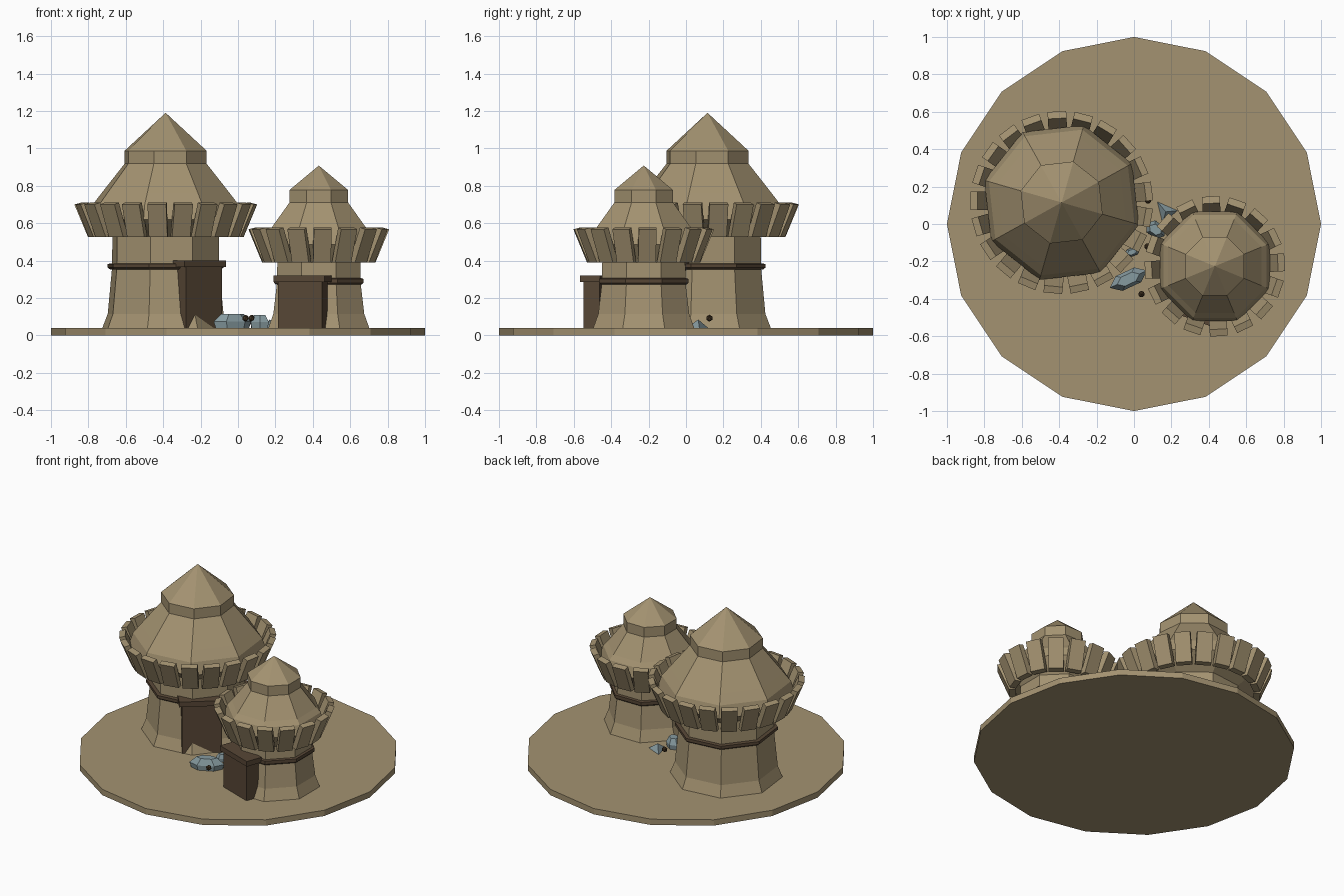
import bpy, bmesh, math
from mathutils import Vector, Matrix

if "Cube" in bpy.data.objects:
    bpy.data.objects.remove(bpy.data.objects["Cube"])


def material(name, rgb):
    m = bpy.data.materials.new(name)
    m.diffuse_color = (*rgb, 1)
    m.use_nodes = True
    m.node_tree.nodes["Principled BSDF"].inputs["Base Color"].default_value = m.diffuse_color
    return m


TAN = material("sandstone", (0.37, 0.29, 0.165))
BROWN = material("dark_wood", (0.095, 0.062, 0.036))
BLUE = material("blue_grey_rock", (0.24, 0.325, 0.35))
DARK = material("dark_pebble", (0.055, 0.034, 0.016))


def finish(name, bm, mat, loc=(0, 0, 0), turn=0):
    bmesh.ops.recalc_face_normals(bm, faces=bm.faces)
    me = bpy.data.meshes.new(name)
    bm.to_mesh(me)
    bm.free()
    me.materials.append(mat)
    ob = bpy.data.objects.new(name, me)
    ob.location = loc
    ob.rotation_euler.z = math.radians(turn)
    bpy.context.collection.objects.link(ob)
    return ob


def lathe(name, profile, sides, mat, loc, turn=0, sx=1, sy=1):
    """Faceted solid from (radius, z) points, capped or pointed at its ends."""
    bm = bmesh.new()
    rings = []
    for r, z in profile:
        if r == 0:
            rings.append([bm.verts.new((0, 0, z))])
        else:
            rings.append([bm.verts.new((r * sx * math.cos(k * math.tau / sides),
                                        r * sy * math.sin(k * math.tau / sides), z))
                          for k in range(sides)])
    for a, b in zip(rings, rings[1:]):
        for k in range(sides):
            j = (k + 1) % sides
            if len(b) == 1:
                bm.faces.new((a[k], a[j], b[0]))
            else:
                bm.faces.new((a[k], a[j], b[j], b[k]))
    for ring in (rings[0], rings[-1]):
        if len(ring) > 1:
            bm.faces.new(ring)
    return finish(name, bm, mat, loc, turn)


def slab(bm, r0, r1, width, z0, z1):
    """Box facing outwards along +x, from radius r0 to r1."""
    mat = Matrix.Translation(((r0 + r1) / 2, 0, (z0 + z1) / 2)) @ \
        Matrix.Diagonal((r1 - r0, width, z1 - z0, 1))
    bmesh.ops.create_cube(bm, size=1, matrix=mat)


def battlements(name, loc, count, phase, r_out, z0, z1, width):
    """Ring of separate blocks leaning outwards."""
    bm = bmesh.new()
    section = [(r_out - 0.115, z0), (r_out - 0.073, z0),
               (r_out, z1 - 0.01), (r_out - 0.037, z1)]
    for k in range(count):
        rot = Matrix.Rotation(math.radians(phase) + k * math.tau / count, 3, 'Z')
        a, b = [[bm.verts.new(rot @ Vector((r, s * width / 2, z))) for r, z in section]
                for s in (-1, 1)]
        bm.faces.new(a)
        bm.faces.new(b[::-1])
        for i in range(4):
            j = (i + 1) % 4
            bm.faces.new((a[i], b[i], b[j], a[j]))
    finish(name, bm, TAN, loc)


def doorway(name, loc, turn, r, top, width):
    """Door slab with a wider lintel on top and a thin jamb at each side."""
    bm = bmesh.new()
    slab(bm, r - 0.09, r, width, 0.04, top - 0.035)
    slab(bm, r - 0.1, r + 0.012, width + 0.04, top - 0.035, top)
    finish(name, bm, BROWN, loc, turn)


# ground disc
lathe("ground", [(1, 0), (1, 0.04)], 16, TAN, (0, 0, 0))

# large tower
big = (-0.387, 0.115, 0)
lathe("large_tower", [(0.352, 0.04), (0.322, 0.115), (0.298, 0.36), (0.296, 0.53),
                      (0.43, 0.62), (0.405, 0.70), (0.357, 0.76), (0.228, 0.918),
                      (0.228, 0.987), (0, 1.19)], 8, TAN, big, -16)
lathe("large_tower_band", [(0.308, 0.352), (0.322, 0.362), (0.322, 0.382), (0.302, 0.385)],
      8, BROWN, big, -16)
battlements("large_battlements", big, 21, 7.3, 0.487, 0.525, 0.71, 0.10)
doorway("large_door", big, -50, 0.318, 0.40, 0.25)

# small tower
small = (0.432, -0.226, 0)
lathe("small_tower", [(0.292, 0.04), (0.263, 0.115), (0.242, 0.28), (0.24, 0.39),
                      (0.318, 0.485), (0.298, 0.55), (0.27, 0.58), (0.17, 0.71),
                      (0.17, 0.777), (0, 0.908)], 8, TAN, small, 22.5)
lathe("small_tower_band", [(0.25, 0.272), (0.258, 0.28), (0.258, 0.302), (0.246, 0.306)],
      8, BROWN, small, 22.5)
battlements("small_battlements", small, 16, 3.3, 0.374, 0.39, 0.577, 0.095)
doorway("small_door", small, -110, 0.297, 0.32, 0.25)

# rocks between the towers: x, y, half length, half width, height, turn
rocks = [(-0.03, -0.295, 0.11, 0.05, 0.075, 25), (0.115, -0.03, 0.06, 0.045, 0.07, -35),
         (-0.01, -0.15, 0.045, 0.025, 0.05, 20)]
for x, y, a, b, h, t in rocks:
    lathe("rock", [(0.9, 0), (1, h * 0.45), (0.6, h)], 6, BLUE, (x, y, 0.04), t, a, b)
lathe("rock_shard", [(1, 0), (0, 0.045)], 3, BLUE, (0.17, 0.065, 0.04), 130, 0.07, 0.06)

# pebbles
for x, y in [(0.04, -0.375), (0.072, -0.12), (0.075, 0.125)]:
    bm = bmesh.new()
    bmesh.ops.create_icosphere(bm, subdivisions=1, radius=0.019)
    finish("pebble", bm, DARK, (x, y, 0.092))
